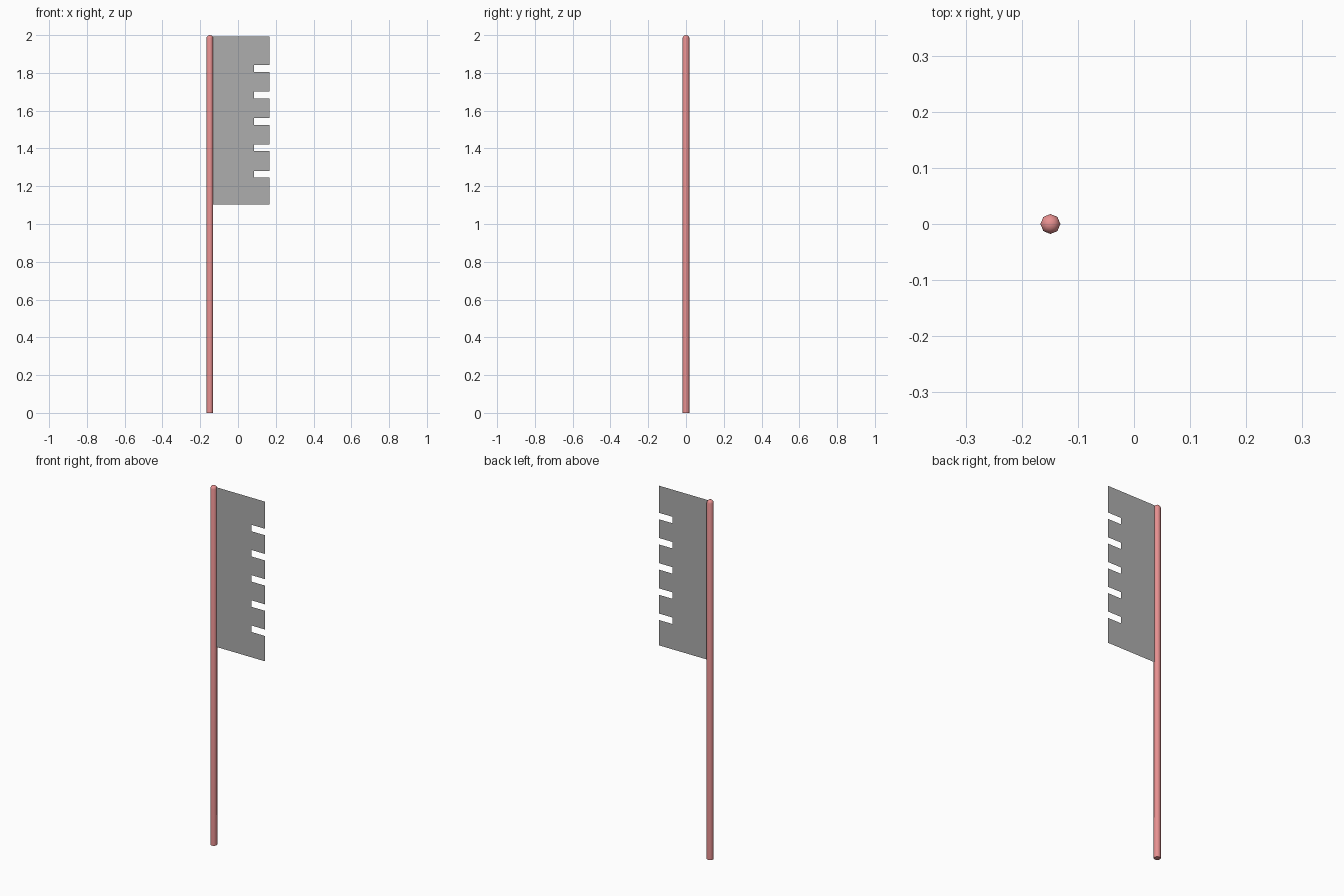
import bpy, math

if "Cube" in bpy.data.objects:
    bpy.data.objects.remove(bpy.data.objects["Cube"])

def make_part(name, verts, faces, color):
    mesh = bpy.data.meshes.new(name)
    mesh.from_pydata(verts, [], faces)
    mesh.update()
    obj = bpy.data.objects.new(name, mesh)
    bpy.context.collection.objects.link(obj)
    mat = bpy.data.materials.new(name + "_color")
    mat.diffuse_color = (*color, 1)
    mat.use_nodes = True
    mat.node_tree.nodes["Principled BSDF"].inputs["Base Color"].default_value = mat.diffuse_color
    mesh.materials.append(mat)
    return obj

POLE_X, R, SIDES = -0.149, 0.0178, 8

# Pole: low-poly shaft with a small domed tip, smooth shaded
rings = [(R, 0.0), (R, 1.984), (R * 0.87, 1.992), (R * 0.5, 1.998)]
verts = [(POLE_X + r * math.cos(2 * math.pi * i / SIDES),
          r * math.sin(2 * math.pi * i / SIDES), z)
         for r, z in rings for i in range(SIDES)]
faces = [tuple(reversed(range(SIDES)))]
for k in range(len(rings) - 1):
    for i in range(SIDES):
        j = (i + 1) % SIDES
        faces.append((k * SIDES + i, k * SIDES + j,
                      (k + 1) * SIDES + j, (k + 1) * SIDES + i))
tip = len(verts)
verts.append((POLE_X, 0, 2.0))
last = (len(rings) - 1) * SIDES
faces += [(last + i, last + (i + 1) % SIDES, tip) for i in range(SIDES)]
pole = make_part("pole", verts, faces, (0.8, 0.28, 0.28))
bpy.context.view_layer.objects.active = pole
pole.select_set(True)
bpy.ops.object.shade_smooth_by_angle(angle=math.radians(60))

# Banner: single flat sheet with five square notches in its outer edge
LEFT, RIGHT, NOTCH_X = POLE_X + R, 0.166, 0.084
BOTTOM, TOP = 1.104, 1.993
outline = [(LEFT, BOTTOM), (RIGHT, BOTTOM)]
for n in range(5):
    z0 = 1.245 + n * 0.1402
    z1 = z0 + 0.036
    outline += [(RIGHT, z0), (NOTCH_X, z0), (NOTCH_X, z1), (RIGHT, z1)]
outline += [(RIGHT, TOP), (LEFT, TOP)]
make_part("banner", [(x, 0, z) for x, z in outline],
          [tuple(range(len(outline)))], (0.42, 0.42, 0.42))
